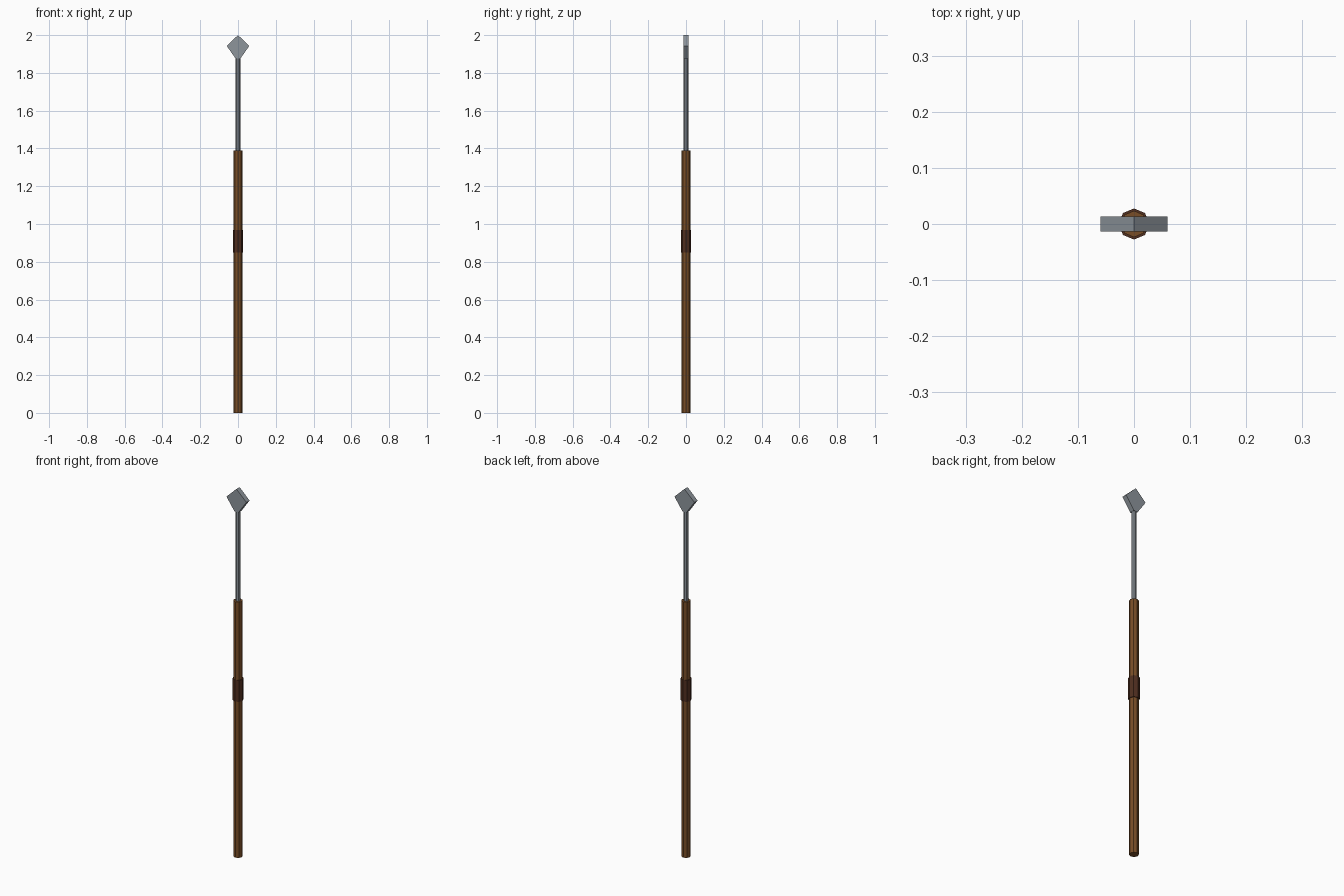
import bpy, bmesh, math

if "Cube" in bpy.data.objects:
    bpy.data.objects.remove(bpy.data.objects["Cube"])


def material(name, color):
    m = bpy.data.materials.new(name)
    m.diffuse_color = (*color, 1)
    m.use_nodes = True
    m.node_tree.nodes["Principled BSDF"].inputs["Base Color"].default_value = m.diffuse_color
    return m


wood = material("wood", (0.19, 0.075, 0.02))
leather = material("leather", (0.08, 0.028, 0.014))
steel = material("steel", (0.27, 0.30, 0.33))


def rod(name, radius, z0, z1, mat, sides=8):
    bpy.ops.mesh.primitive_cylinder_add(vertices=sides, radius=radius, depth=z1 - z0,
                                        location=(0, 0, (z0 + z1) / 2))
    ob = bpy.context.object
    ob.name = name
    ob.data.materials.append(mat)
    return ob


# Octagonal wooden shaft, leather grip and thin iron shank
rod("shaft", 0.0235, 0, 1.39, wood)
rod("grip", 0.0277, 0.85, 0.967, leather)
rod("shank", 0.0128, 1.385, 1.88, steel)

# Flat diamond head, extruded from its front outline
outline = [(0, 2.0), (-0.06, 1.943), (-0.012, 1.875), (0.012, 1.875), (0.06, 1.943)]
half = 0.0135
bm = bmesh.new()
face = bm.faces.new([bm.verts.new((x, -half, z)) for x, z in outline])
ext = bmesh.ops.extrude_face_region(bm, geom=[face])
for v in ext["geom"]:
    if isinstance(v, bmesh.types.BMVert):
        v.co.y = half
bmesh.ops.recalc_face_normals(bm, faces=bm.faces)
mesh = bpy.data.meshes.new("spear_head")
bm.to_mesh(mesh)
bm.free()
mesh.materials.append(steel)
head = bpy.data.objects.new("spear_head", mesh)
bpy.context.collection.objects.link(head)
